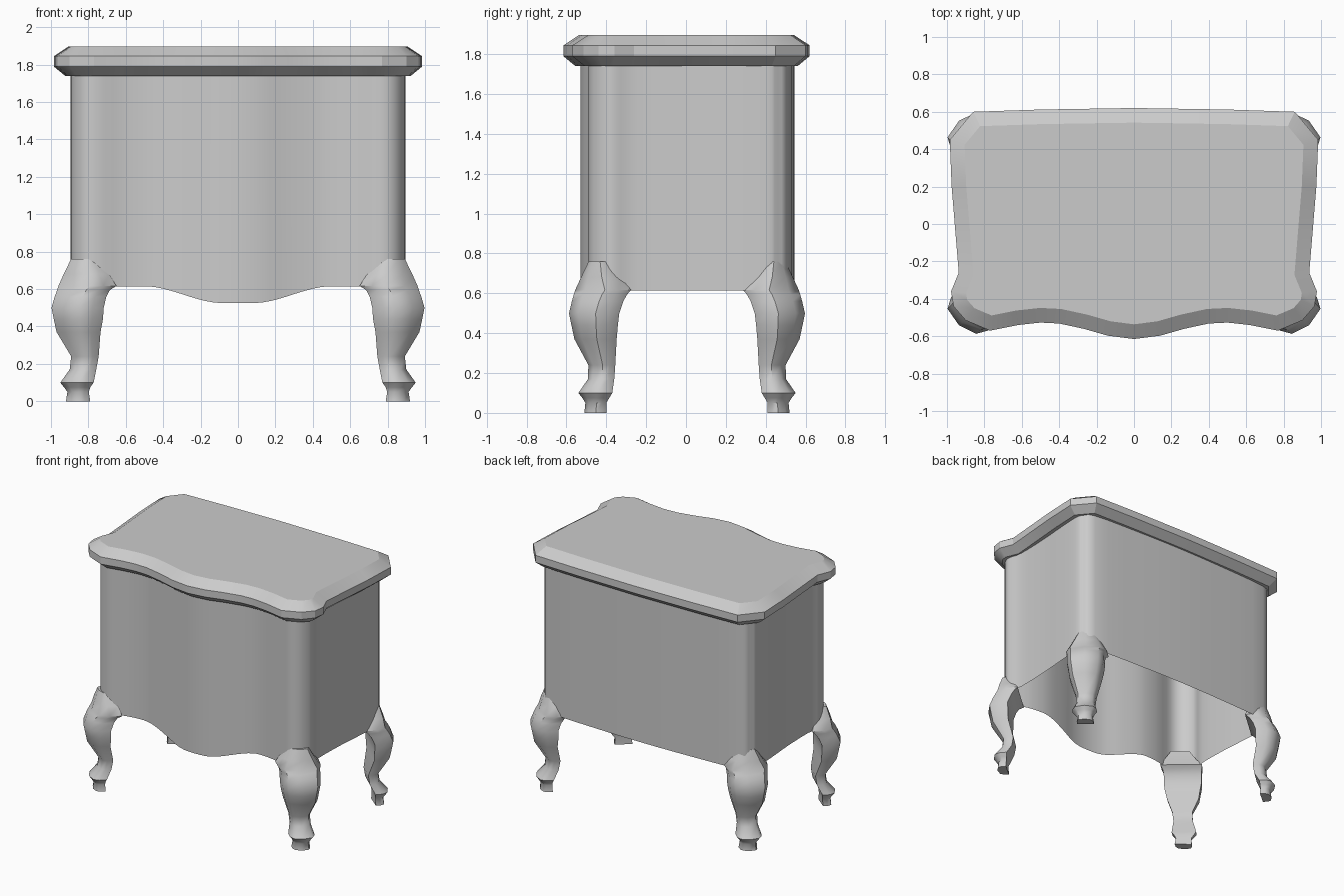
import bpy, math
from mathutils import Vector

cube = bpy.data.objects.get("Cube")
if cube:
    bpy.data.objects.remove(cube)

grey = bpy.data.materials.new("plain_grey")
grey.use_nodes = True
grey.diffuse_color = (0.6, 0.6, 0.6, 1)
grey.node_tree.nodes["Principled BSDF"].inputs["Base Color"].default_value = (0.6, 0.6, 0.6, 1)


def mirrored(half):
    """Close a right-hand half outline that starts and ends on x = 0."""
    return half + [(-x, y) for x, y in reversed(half[1:-1])]


def smooth_loop(points, steps):
    """Closed Catmull-Rom curve through the points."""
    pts = [Vector(p) for p in points]
    n, out = len(pts), []
    for i in range(n):
        a, b, c, d = (pts[(i + k) % n] for k in (-1, 0, 1, 2))
        for s in range(steps):
            t = s / steps
            out.append(0.5 * (2 * b + (c - a) * t + (2 * a - 5 * b + 4 * c - d) * t * t
                              + (3 * b - a - 3 * c + d) * t ** 3))
    return out


def inset(loop, dist):
    """Move a counter-clockwise loop inward along its mitred corners."""
    out = []
    for i, p in enumerate(loop):
        e1 = (p - loop[i - 1]).normalized()
        e2 = (loop[(i + 1) % len(loop)] - p).normalized()
        n1, n2 = Vector((-e1.y, e1.x)), Vector((-e2.y, e2.x))
        out.append(p + (n1 + n2) * dist / (1 + n1.dot(n2)))
    return out


def loft(name, rings, caps, angle):
    """Skin a stack of equal rings, optionally closing both ends."""
    n = len(rings[0])
    verts = [v for ring in rings for v in ring]
    faces = [(r * n + i, r * n + (i + 1) % n, (r + 1) * n + (i + 1) % n, (r + 1) * n + i)
             for r in range(len(rings) - 1) for i in range(n)]
    if caps:
        faces.append(tuple(reversed(range(n))))
        faces.append(tuple(range(len(verts) - n, len(verts))))
    mesh = bpy.data.meshes.new(name)
    mesh.from_pydata(verts, [], faces)
    mesh.materials.append(grey)
    obj = bpy.data.objects.new(name, mesh)
    bpy.context.collection.objects.link(obj)
    bpy.ops.object.select_all(action="DESELECT")
    obj.select_set(True)
    bpy.context.view_layer.objects.active = obj
    bpy.ops.object.shade_smooth_by_angle(angle=math.radians(angle))
    return obj


# Cabinet shell: serpentine front, open below, with a scalloped apron
body_half = [(0, -.53), (.13, -.517), (.26, -.48), (.4, -.45), (.5, -.443), (.62, -.455),
             (.76, -.49), (.84, -.465), (.885, -.4), (.888, -.35), (.865, -.25), (.87, 0),
             (.885, .2), (.895, .4), (.875, .46), (.8, .515), (.4, .537), (0, .545)]
body = smooth_loop(mirrored(body_half), 3)


def apron_height(p):
    if p.y > -.4 or abs(p.x) > .5:
        return .615
    t = min(1, max(0, (abs(p.x) - .08) / .42))
    return .525 + .09 * t * t * (3 - 2 * t)


loft("cabinet_body", [[(p.x, p.y, apron_height(p)) for p in body],
                      [(p.x, p.y, 1.76) for p in body]], False, 50)

# Overhanging top slab with bevelled edges
top_half = [(0, -.615), (.14, -.597), (.27, -.56), (.4, -.532), (.5, -.527), (.62, -.54),
            (.77, -.57), (.9, -.515), (.965, -.44), (.978, -.36), (.937, -.26), (.975, .2),
            (.985, .45), (.86, .6), (.5, .612), (0, .62)]
top = [Vector(p) for p in mirrored(top_half)]
slab = [(.06, 1.74), (0, 1.79), (0, 1.845), (.078, 1.897)]
loft("top_slab", [[(p.x, p.y, z) for p in inset(top, d)] for d, z in slab], True, 25)

# Cabriole legs: height, outer x, inner x, outer y, inner y
leg_profile = [(0, .92, .79, .51, .40), (.05, .912, .798, .505, .40), (.075, .93, .79, .52, .385),
               (.1, .95, .772, .54, .37), (.17, .9, .758, .492, .36), (.24, .892, .745, .49, .355),
               (.37, .97, .735, .56, .348), (.44, .985, .722, .575, .342), (.5, .997, .718, .587, .335),
               (.56, .98, .704, .573, .315), (.595, .967, .685, .563, .295),
               (.617, .96, .65, .556, .275), (.68, .932, .69, .527, .33), (.76, .893, .74, .489, .38)]


def leg_ring(z, xo, xi, yo, yi, sx, sy):
    w, d = xo - xi, yo - yi
    # inner flat edge, then a rounded, chamfered outer corner
    shape = [(0, .72), (.22, .93), (.45, 1), (.78, .82), (1, .47), (.93, .22), (.74, 0)]
    ring = [(sx * (xi + u * w), sy * (yi + v * d) + (.01 if sy > 0 else 0), z) for u, v in shape]
    return ring if sx * sy < 0 else ring[::-1]


for sy, end in ((-1, "front"), (1, "back")):
    for sx, side in ((1, "left"), (-1, "right")):
        loft(f"{end}_{side}_leg", [leg_ring(*row, sx, sy) for row in leg_profile], True, 42)
